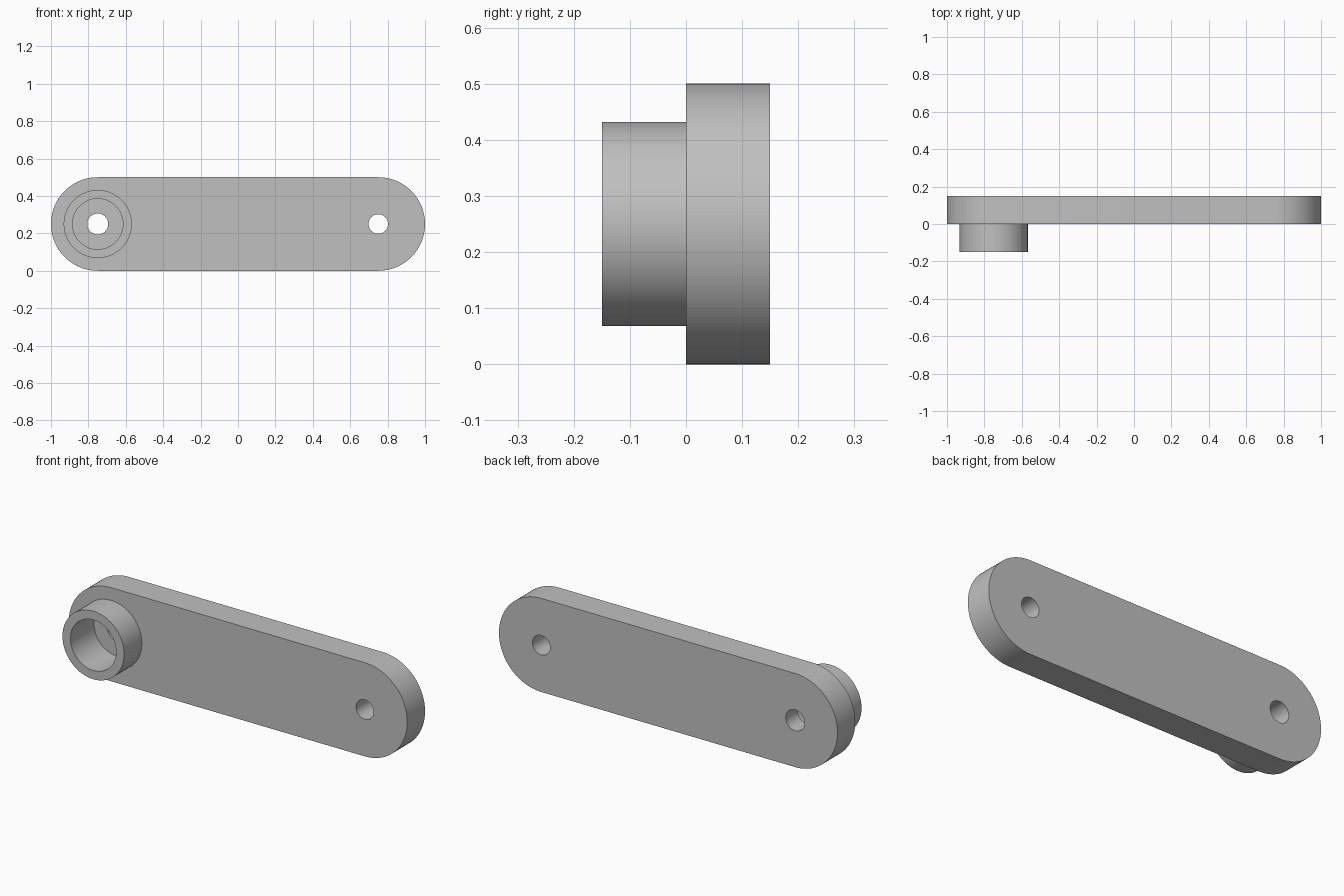
import bpy
import bmesh
from math import cos, sin, pi

cube = bpy.data.objects.get("Cube")
if cube:
    bpy.data.objects.remove(cube, do_unlink=True)

grey = bpy.data.materials.new("machined grey")
grey.use_nodes = True
colour = (0.53, 0.53, 0.53, 1)
grey.diffuse_color = colour
grey.node_tree.nodes["Principled BSDF"].inputs["Base Color"].default_value = colour

END_X, MID_Z = 0.75, 0.25


def prism(name, outline, y0, y1):
    """Solid made by sweeping an xz outline from y0 to y1."""
    bm = bmesh.new()
    face = bm.faces.new([bm.verts.new((x, y0, z)) for x, z in outline])
    swept = bmesh.ops.extrude_face_region(bm, geom=[face])["geom"]
    moved = [v for v in swept if isinstance(v, bmesh.types.BMVert)]
    bmesh.ops.translate(bm, verts=moved, vec=(0, y1 - y0, 0))
    bmesh.ops.recalc_face_normals(bm, faces=bm.faces)
    mesh = bpy.data.meshes.new(name)
    bm.to_mesh(mesh)
    bm.free()
    mesh.materials.append(grey)
    obj = bpy.data.objects.new(name, mesh)
    bpy.context.collection.objects.link(obj)
    return obj


def arc(x, radius, start, sweep, steps):
    return [(x + radius * cos(start + sweep * i / steps),
             MID_Z + radius * sin(start + sweep * i / steps))
            for i in range(steps + 1)]


def cylinder(name, x, radius, y0, y1):
    return prism(name, arc(x, radius, 0, 2 * pi, 96)[:-1], y0, y1)


def combine(target, tool, operation):
    """Apply a boolean and discard the tool."""
    tool.hide_render = True
    mod = target.modifiers.new(tool.name, "BOOLEAN")
    mod.operation, mod.solver, mod.object = operation, "EXACT", tool
    bpy.context.view_layer.objects.active = target
    bpy.ops.object.modifier_apply(modifier=mod.name)
    bpy.data.objects.remove(tool, do_unlink=True)


# Round-ended plate
ends = arc(END_X, 0.25, -pi / 2, pi, 48) + arc(-END_X, 0.25, pi / 2, pi, 48)
arm = prism("link_arm", ends, 0, 0.15)

# Front boss, sunk into the plate for a clean join
combine(arm, cylinder("boss", -END_X, 0.182, -0.15, 0.03), "UNION")

# Blind bore in the boss, then a through hole at each end
combine(arm, cylinder("boss_bore", -END_X, 0.135, -0.3, 0.05), "DIFFERENCE")
combine(arm, cylinder("boss_hole", -END_X, 0.056, -0.3, 0.3), "DIFFERENCE")
combine(arm, cylinder("pin_hole", END_X, 0.052, -0.3, 0.3), "DIFFERENCE")

# Smooth round walls with crisp rims
bpy.ops.object.select_all(action="DESELECT")
arm.select_set(True)
bpy.context.view_layer.objects.active = arm
bpy.ops.object.shade_smooth_by_angle(angle=pi / 6)
